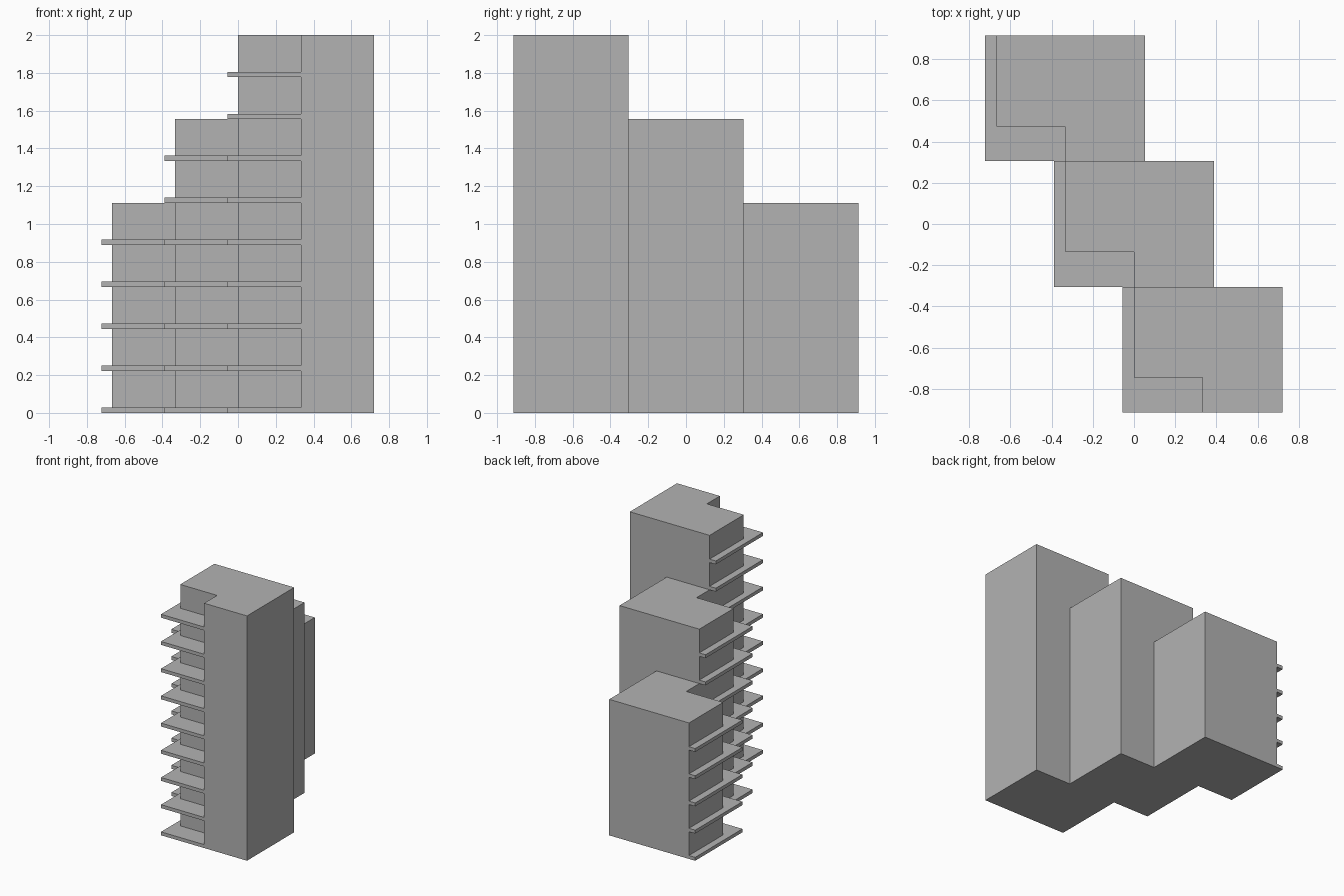
import bpy
import bmesh

cube = bpy.data.objects.get("Cube")
if cube:
    bpy.data.objects.remove(cube, do_unlink=True)

# Single plain wall colour
concrete = bpy.data.materials.new("plain grey")
concrete.use_nodes = True
grey = (0.45, 0.45, 0.45, 1)
concrete.diffuse_color = grey
concrete.node_tree.nodes["Principled BSDF"].inputs["Base Color"].default_value = grey


def extrude_plan(bm, outline, bottom, height):
    """Raise a counter-clockwise floor plan into a closed prism."""
    base = bm.faces.new([bm.verts.new((x, y, bottom)) for x, y in outline])
    base.normal_flip()
    result = bmesh.ops.extrude_face_region(bm, geom=[base], use_keep_orig=True)
    top = [v for v in result["geom"] if isinstance(v, bmesh.types.BMVert)]
    bmesh.ops.translate(bm, verts=top, vec=(0, 0, height))


def add_object(name, bm):
    bmesh.ops.recalc_face_normals(bm, faces=bm.faces)
    mesh = bpy.data.meshes.new(name)
    bm.to_mesh(mesh)
    bm.free()
    mesh.materials.append(concrete)
    bpy.context.collection.objects.link(bpy.data.objects.new(name, mesh))


STOREY = 2 / 9
SLAB = 0.028
WIDTH, DEPTH = 0.721, 0.609       # tower footprint
NOTCH_X, NOTCH_Y = 0.333, 0.168   # recessed front corner
OVERHANG = 0.056                  # balcony projection past the side wall

# Three stepped towers, each two storeys lower than the one in front
for step, (place, storeys) in enumerate((("front", 9), ("middle", 7), ("back", 5))):
    x = -step / 3
    y = -1.5 * DEPTH + step * DEPTH
    back = y + DEPTH
    corner = [(x, back), (x, y + NOTCH_Y), (x + NOTCH_X, y + NOTCH_Y), (x + NOTCH_X, y)]

    # Tower body with its notched corner
    bm = bmesh.new()
    extrude_plan(bm, corner + [(x + WIDTH, y), (x + WIDTH, back)], 0, storeys * STOREY)
    add_object(place + "_tower", bm)

    # Balcony slabs wrapping the notch and the side wall
    bm = bmesh.new()
    edge = x - OVERHANG
    slab_plan = [(edge, back), (edge, y)] + corner[::-1]
    for floor in range(storeys):
        extrude_plan(bm, slab_plan, floor * STOREY, SLAB)
    add_object(place + "_balconies", bm)
